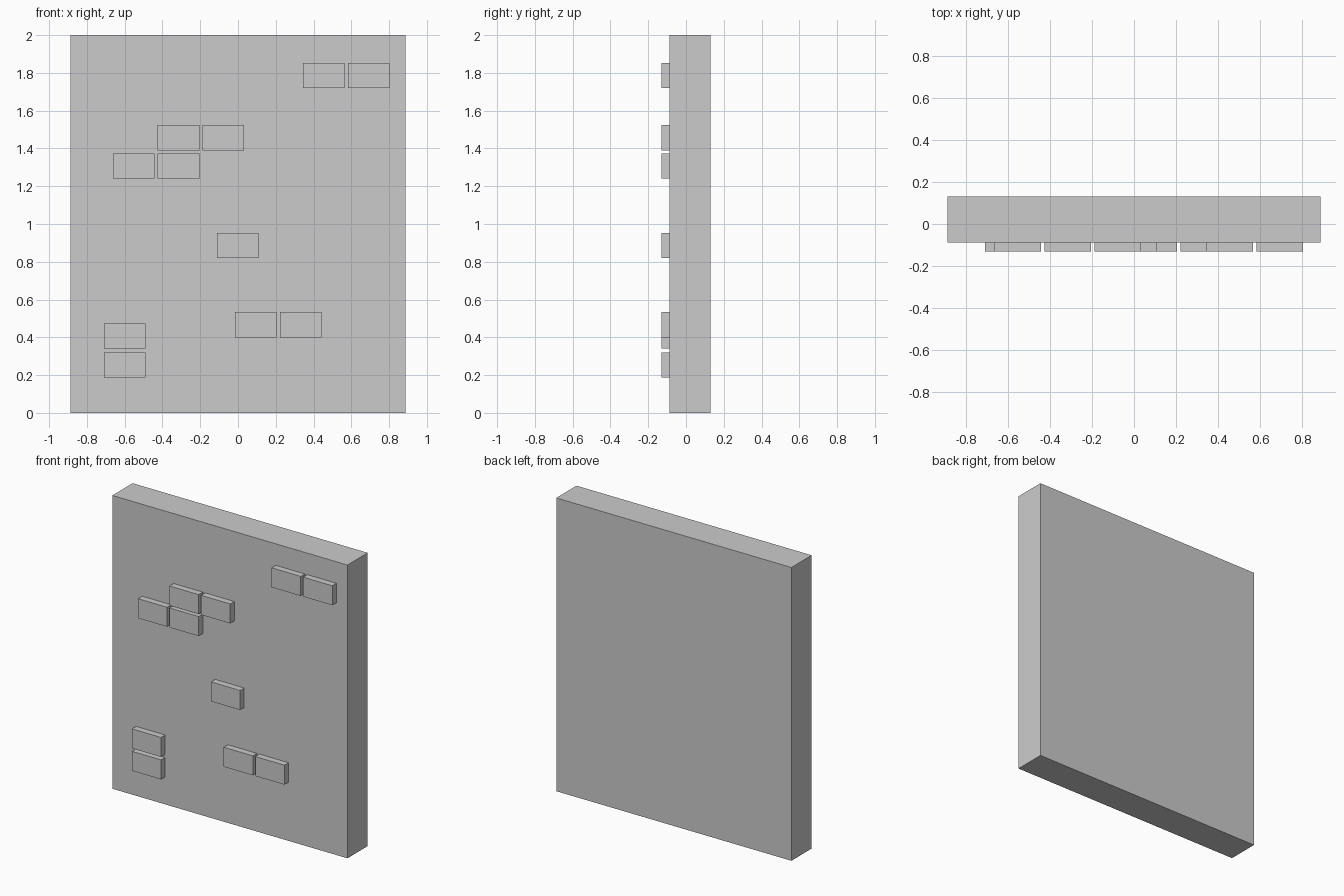
import bpy

if "Cube" in bpy.data.objects:
    bpy.data.objects.remove(bpy.data.objects["Cube"])


def box(name, x, y, z):
    """Axis-aligned box from (min, max) pairs."""
    bpy.ops.mesh.primitive_cube_add(
        size=1, location=[(a + b) / 2 for a, b in (x, y, z)])
    ob = bpy.context.object
    ob.name = name
    ob.scale = [b - a for a, b in (x, y, z)]
    bpy.ops.object.transform_apply(location=False, rotation=False, scale=True)
    return ob


HALF_W, HALF_D = 0.887, 0.131
WALL_FRONT = -0.087
BRICK_W, BRICK_H, PITCH_X = 0.22, 0.133, 0.238

# Wall slab
box("wall", (-HALF_W, HALF_W), (WALL_FRONT, HALF_D), (0, 2))

# Raised bricks: left edge, bottom edge, bricks in the row
rows = [
    (0.345, 1.72, 2),
    (-0.425, 1.39, 2),
    (-0.663, 1.24, 2),
    (-0.112, 0.82, 1),
    (-0.016, 0.40, 2),
    (-0.709, 0.34, 1),
    (-0.709, 0.187, 1),
]
for left, bottom, count in rows:
    for i in range(count):
        x = left + i * PITCH_X
        box("brick", (x, x + BRICK_W), (-HALF_D, WALL_FRONT),
            (bottom, bottom + BRICK_H))
